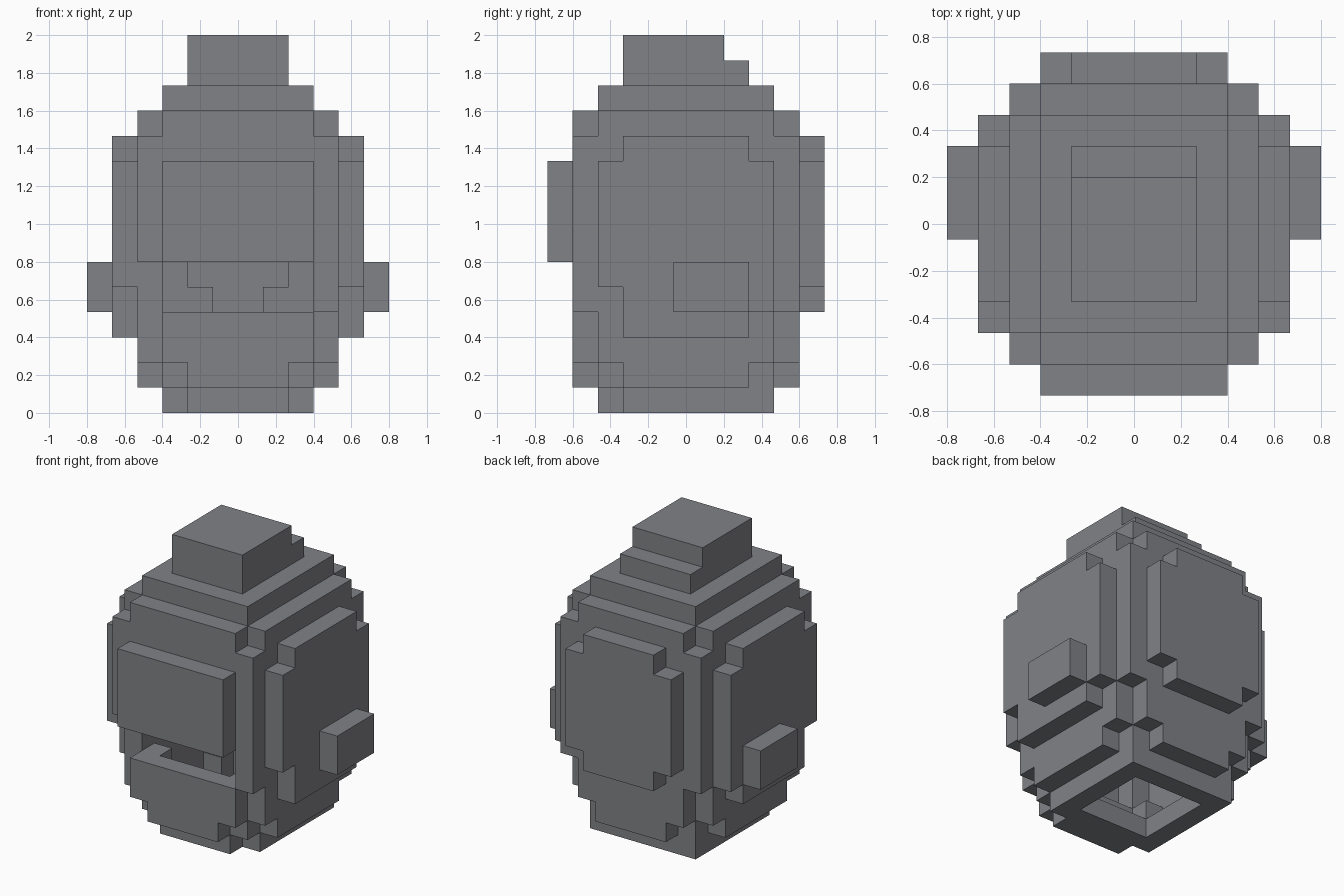
import bpy, bmesh
from mathutils import Vector

cube = bpy.data.objects.get("Cube")
if cube:
    bpy.data.objects.remove(cube, do_unlink=True)

U = 2 / 15            # size of one block
Y_SHIFT = 5.5         # the block grid is offset by half a block in y

grey = bpy.data.materials.new("steel_grey")
grey.use_nodes = True
COLOUR = (0.216, 0.223, 0.240, 1)
grey.diffuse_color = COLOUR
grey.node_tree.nodes["Principled BSDF"].inputs["Base Color"].default_value = COLOUR


def box(x0, x1, y0, y1, z0, z1):
    """Set of block cells inside a box given in block units."""
    ys = range(round(y0 + Y_SHIFT), round(y1 + Y_SHIFT))
    return {(x, y, z) for x in range(x0, x1) for y in ys for z in range(z0, z1)}


def sym(x, y, z0, z1):
    """Box centred on both horizontal axes."""
    return box(-x, x, -y, y, z0, z1)


def build(name, cells):
    """Outer skin of a set of cells, with flat areas merged."""
    bm = bmesh.new()
    verts = {}

    def vert(p):
        if p not in verts:
            verts[p] = bm.verts.new((p[0] * U, (p[1] - Y_SHIFT) * U, p[2] * U))
        return verts[p]

    for c in sorted(cells):
        for axis in range(3):
            for side in (0, 1):
                n = list(c)
                n[axis] += 2 * side - 1
                if tuple(n) in cells:
                    continue
                a, b = (axis + 1) % 3, (axis + 2) % 3
                ring = []
                for da, db in ((0, 0), (1, 0), (1, 1), (0, 1)):
                    p = list(c)
                    p[axis] += side
                    p[a] += da
                    p[b] += db
                    ring.append(vert(tuple(p)))
                bm.faces.new(ring if side else ring[::-1])
    bmesh.ops.dissolve_limit(bm, angle_limit=0.01, verts=bm.verts, edges=bm.edges)
    mesh = bpy.data.meshes.new(name)
    bm.to_mesh(mesh)
    bm.free()
    mesh.materials.append(grey)
    obj = bpy.data.objects.new(name, mesh)
    bpy.context.collection.objects.link(obj)
    return obj


# Helmet shell: stacked layers with notched corners
shell = box(-3, 3, -2.5, 3.5, 0, 1) | box(-2, 2, -3.5, 3.5, 0, 1)
shell |= sym(4, 2.5, 1, 2) | sym(3, 3.5, 1, 2) | sym(2, 4.5, 1, 2)
shell |= sym(4, 3.5, 2, 4) | sym(3, 4.5, 2, 4)
shell |= sym(4, 4.5, 4, 11)
shell |= sym(4, 3.5, 11, 12) | sym(3, 4.5, 11, 12)
shell |= sym(3, 3.5, 12, 13)

# Hollow inside, open at the neck
hollow = box(-2, 2, -1.5, 2.5, 0, 1)
hollow |= sym(3, 1.5, 1, 2) | sym(2, 2.5, 1, 2)
hollow |= sym(3, 2.5, 2, 4) | sym(2, 3.5, 2, 4)
hollow |= sym(3, 3.5, 4, 11)
hollow |= sym(3, 2.5, 11, 12) | sym(2, 3.5, 11, 12)
# Recesses behind the side plates and the back plate
hollow |= sym(4, 1.5, 4, 10) | sym(4, 2.5, 5, 9)
hollow |= box(-1, 1, 3.5, 4.5, 4, 10) | box(-2, 2, 3.5, 4.5, 5, 9)
# Eye slot, reaching one block further on the right side
hollow |= box(-4, 3, -4.5, -3.5, 4, 6)
build("helmet_shell", shell - hollow)

# Raised plates on the front and the back
build("visor", box(-3, 3, -5.5, -4.5, 6, 10))
build("back_plate", box(-3, 3, 4.5, 5.5, 5, 10) | box(-2, 2, 4.5, 5.5, 4, 11))

# Side plates and ear blocks
for name, s in (("left", 1), ("right", -1)):
    x0, x1 = sorted((4 * s, 5 * s))
    plate = box(x0, x1, -2.5, 2.5, 3, 11)
    plate |= box(x0, x1, -3.5, -2.5, 5, 10) | box(x0, x1, 2.5, 3.5, 4, 10)
    build(name + "_side_plate", plate)
    x0, x1 = sorted((5 * s, 6 * s))
    build(name + "_ear_block", box(x0, x1, -0.5, 2.5, 4, 6))

# Stepped block on the crown
build("crown_block", sym(2, 2.5, 13, 14) | box(-2, 2, -2.5, 1.5, 14, 15))
